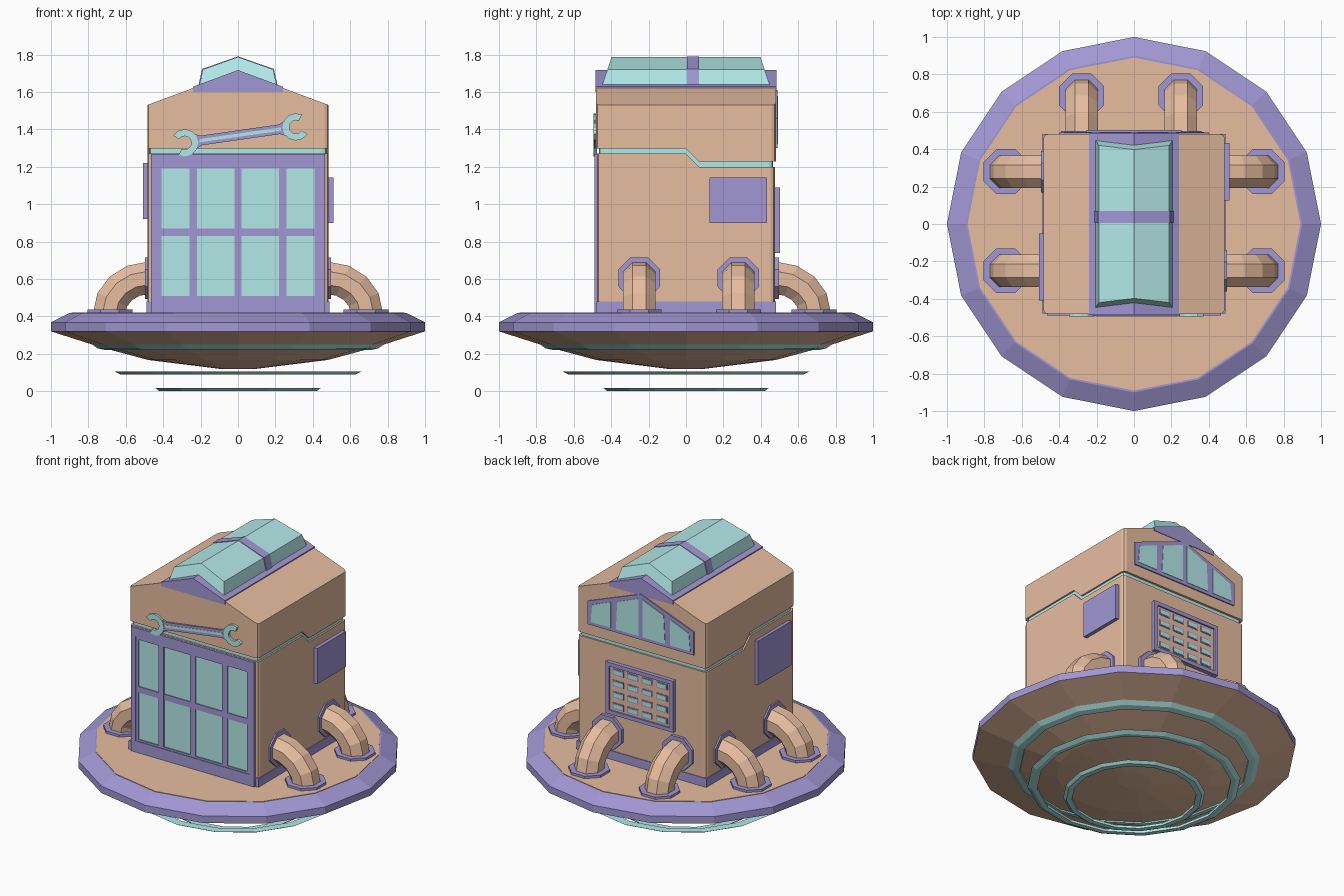
import bpy, bmesh
from math import sin, cos, pi, radians
from mathutils import Matrix, Vector

if "Cube" in bpy.data.objects:
    bpy.data.objects.remove(bpy.data.objects["Cube"])

def material(name, rgb):
    m = bpy.data.materials.new(name)
    m.diffuse_color = (*rgb, 1)
    m.use_nodes = True
    m.node_tree.nodes["Principled BSDF"].inputs["Base Color"].default_value = m.diffuse_color
    return m

ORANGE = material("orange", (0.80, 0.51, 0.35))
PURPLE = material("purple", (0.36, 0.31, 0.66))
TEAL = material("teal", (0.45, 0.82, 0.81))

def finish(name, bm, mat):
    bmesh.ops.recalc_face_normals(bm, faces=bm.faces)
    me = bpy.data.meshes.new(name)
    bm.to_mesh(me)
    bm.free()
    me.materials.append(mat)
    ob = bpy.data.objects.new(name, me)
    bpy.context.collection.objects.link(ob)
    return ob

def skin(bm, rings, loop=False):
    """Join equal-sized rings of points; cap the ends or close the loop."""
    rs = [[bm.verts.new(p) for p in r] for r in rings]
    n = len(rs[0])
    for a, b in zip(rs, rs[1:] + rs[:1] if loop else rs[1:]):
        for j in range(n):
            bm.faces.new((a[j], a[(j + 1) % n], b[(j + 1) % n], b[j]))
    if not loop:
        bm.faces.new(rs[0])
        bm.faces.new(rs[-1])

def loft(name, rings, mat, loop=False):
    bm = bmesh.new()
    skin(bm, rings, loop)
    return finish(name, bm, mat)

def lathe(name, profile, mat, loop=False, n=16):
    return loft(name, [[(r * cos(2 * pi * i / n), r * sin(2 * pi * i / n), z)
                        for i in range(n)] for r, z in profile], mat, loop)

def slab(name, pts, y0, y1, mat):
    """Extrude an (x, z) outline along y."""
    return loft(name, [[(x, y, z) for x, z in pts] for y in (y0, y1)], mat)

def boxes(name, items, mat):
    bm = bmesh.new()
    for x0, x1, y0, y1, z0, z1 in items:
        skin(bm, [[(x0, y0, z), (x1, y0, z), (x1, y1, z), (x0, y1, z)] for z in (z0, z1)])
    return finish(name, bm, mat)

def border(x0, x1, z0, z1, w, y0, y1):
    return [(x0, x0 + w, y0, y1, z0, z1), (x1 - w, x1, y0, y1, z0, z1),
            (x0 + w, x1 - w, y0, y1, z0, z0 + w), (x0 + w, x1 - w, y0, y1, z1 - w, z1)]

# Saucer base
lathe("saucer_underside", [(0.1, 0.12), (0.48, 0.167), (0.74, 0.237), (1, 0.32)], ORANGE)
lathe("saucer_rim", [(1, 0.32), (1, 0.368), (0.9, 0.418), (0.88, 0.418)], PURPLE)
lathe("saucer_deck", [(0.89, 0.40), (0.89, 0.421)], ORANGE)

# Hover rings below the saucer
lathe("hover_ring_upper", [(0.78, 0.25), (0.75, 0.229), (0.71, 0.22), (0.70, 0.24)], TEAL, True)
lathe("hover_ring_middle", [(0.66, 0.106), (0.63, 0.09), (0.60, 0.09), (0.60, 0.106)], TEAL, True)
lathe("hover_ring_lower", [(0.44, 0.016), (0.42, 0), (0.385, 0), (0.385, 0.016)], TEAL, True)

# House body: cross-sections along y, with the stepped split line
def house(name, hx, hy, section, mat, round_corners=True):
    bm = bmesh.new()
    skin(bm, [[(x * hx, y, z) for x, z in section(s)]
              for y, s in ((-hy, 0.07), (0, 0.07), (0.07, 0), (hy, 0))])
    if round_corners:
        es = [e for e in bm.edges
              if all(abs(abs(v.co.y) - hy) < 1e-4 for v in e.verts)
              and abs(e.verts[0].co.x - e.verts[1].co.x) < 1e-4
              and abs(e.verts[0].co.y - e.verts[1].co.y) < 1e-4]
        bmesh.ops.bevel(bm, geom=es, offset=0.022, segments=2, profile=0.5, affect='EDGES')
    finish(name, bm, mat)

house("lower_walls", 0.485, 0.475,
      lambda s: [(-1, 0.42), (1, 0.42), (1, 1.20 + s), (-1, 1.20 + s)], ORANGE)
house("split_band", 0.474, 0.465,
      lambda s: [(-1, 1.15 + s), (1, 1.15 + s), (1, 1.25 + s), (-1, 1.25 + s)], TEAL)
house("upper_walls_and_roof", 0.485, 0.48,
      lambda s: [(-1, 1.227 + s), (1, 1.227 + s), (1, 1.53), (0, 1.71), (-1, 1.53)], ORANGE)
boxes("base_trim", [(-0.489, 0.489, -0.478, 0.48, 0.42, 0.48)], PURPLE)

# Skylight on the ridge
slab("skylight_frame", [(-0.24, 1.60), (0.24, 1.60), (0.24, 1.628), (0, 1.717), (-0.24, 1.628)],
     -0.484, 0.484, PURPLE)
dome = [(-0.208, 1.63), (-0.188, 1.72), (0, 1.787), (0.188, 1.72), (0.208, 1.63)]
loft("skylight_glass", [[(x, s * (0.45 - (z - 1.63) / 3), z) for x, z in dome]
                        for s in (-1, 1)], TEAL)
slab("skylight_crossbar", [(x * 1.02, z + 0.003) for x, z in dome], 0.005, 0.07, PURPLE)

# Front door: glass, surround and glazing bars
boxes("door_glass", [(-0.44, 0.44, -0.479, -0.46, 0.46, 1.22)], TEAL)
boxes("door_surround", border(-0.465, 0.465, 0.42, 1.268, 0.036, -0.49, -0.46)
      + [(-0.43, 0.43, -0.49, -0.46, 0.456, 0.497), (-0.43, 0.43, -0.49, -0.46, 1.21, 1.24)], PURPLE)
boxes("door_bars", border(-0.43, 0.43, 0.49, 1.21, 0.02, -0.486, -0.46)
      + [(x - 0.02, x + 0.02, -0.486, -0.46, 0.5, 1.2) for x in (-0.24, 0, 0.24)]
      + [(-0.42, 0.42, -0.485, -0.46, 0.83, 0.87)], PURPLE)

# Wrench sign above the door
A, B = Vector((-0.285, 1.328)), Vector((0.31, 1.413))
u = (B - A).normalized()
v = Vector((-u.y, u.x))
def along(pts):
    return [tuple(A + u * a + v * b) for a, b in pts]
L = (B - A).length
half = [(0.035, 0.05), (0.09, 0.026), (L - 0.09, 0.026), (L - 0.035, 0.05)]
slab("wrench_handle", along(half + [(a, -b) for a, b in reversed(half)]), -0.492, -0.475, PURPLE)
slab("wrench_inlay", along([(0.08, 0.009), (L - 0.08, 0.009), (L - 0.08, -0.009), (0.08, -0.009)]),
     -0.494, -0.48, TEAL)
for name, c, heading in (("wrench_head_left", A, 196), ("wrench_head_right", B, 16)):
    angs = [radians(heading + 48 + i * 264 / 9) for i in range(10)]
    rings = []
    for t in angs:
        d = Vector((cos(t), sin(t)))
        o, i = c + d * 0.073, c + d * 0.036
        rings.append([(o.x, -0.495, o.y), (i.x, -0.495, i.y), (i.x, -0.475, i.y), (o.x, -0.475, o.y)])
    loft(name, rings, TEAL)

# Side panels
boxes("side_panel_right", [(0.48, 0.51, 0.125, 0.432, 0.90, 1.142)], PURPLE)
boxes("side_panel_left", [(-0.507, -0.48, -0.41, -0.05, 0.92, 1.22)], PURPLE)

# Gable window at the back
def top(x, drop=0.0):
    return 1.61 - abs(x) * 0.38 - drop
slab("gable_window_frame", [(-0.4, 1.30), (0.4, 1.30), (0.4, top(0.4)), (0, 1.61), (-0.4, top(0.4))],
     0.47, 0.488, PURPLE)
for i, (x0, x1) in enumerate(((0.015, 0.185), (0.225, 0.375))):
    for s, side in ((-1, "left"), (1, "right")):
        slab(f"gable_pane_{side}_{i + 1}",
             [(s * x0, 1.322), (s * x1, 1.322), (s * (x1 - 0.01), top(x1, 0.027)),
              (s * x0, top(x0, 0.027))], 0.48, 0.491, TEAL)

# Vent panel at the back
VX, VZ0, VZ1 = 0.255, 0.74, 1.09
boxes("vent_frame", border(-VX, VX, VZ0, VZ1, 0.026, 0.47, 0.503), PURPLE)
boxes("vent_plate", [(-0.24, 0.24, 0.47, 0.492, 0.75, 1.08)], ORANGE)
cells = [(-0.165 + 0.11 * i, 0.80 + 0.077 * j) for i in range(4) for j in range(4)]
boxes("vent_slot_rims", [(x - 0.042, x + 0.042, 0.48, 0.495, z - 0.021, z + 0.021) for x, z in cells], PURPLE)
boxes("vent_slots", [(x - 0.034, x + 0.034, 0.48, 0.497, z - 0.014, z + 0.014) for x, z in cells], TEAL)

# Curved pipes from the walls to the deck, with octagonal flanges
def octagon(c, e1, e2, r):
    return [c + (e1 * cos(pi / 4 * k + pi / 8) + e2 * sin(pi / 4 * k + pi / 8)) * r for k in range(8)]

X, Y, Z = Vector((1, 0, 0)), Vector((0, 1, 0)), Vector((0, 0, 1))
for side, angle, offsets in (("right", 0, (0.28, -0.25)), ("back", 90, (0.28, -0.25)),
                             ("left", 180, (-0.28, 0.25))):
    rot = Matrix.Rotation(radians(angle), 3, 'Z')
    for i, s in enumerate(offsets):
        def place(rings):
            return [[rot @ p for p in r] for r in rings]
        arc = [radians(a) for a in (90, 68, 46, 24, 0)]
        path = [octagon(Vector((0.48 + 0.21 * cos(t), s, 0.41 + 0.195 * sin(t))), Y,
                        X * cos(t) + Z * sin(t), 0.094) for t in arc]
        loft(f"pipe_{side}_{i + 1}", place(path), ORANGE)
        loft(f"pipe_wall_flange_{side}_{i + 1}",
             place([octagon(Vector((x, s, 0.605)), Y, Z, 0.12) for x in (0.47, 0.496)]), PURPLE)
        loft(f"pipe_deck_flange_{side}_{i + 1}",
             place([octagon(Vector((0.685, s, z)), Y, X, 0.13) for z in (0.41, 0.437)]), PURPLE)
